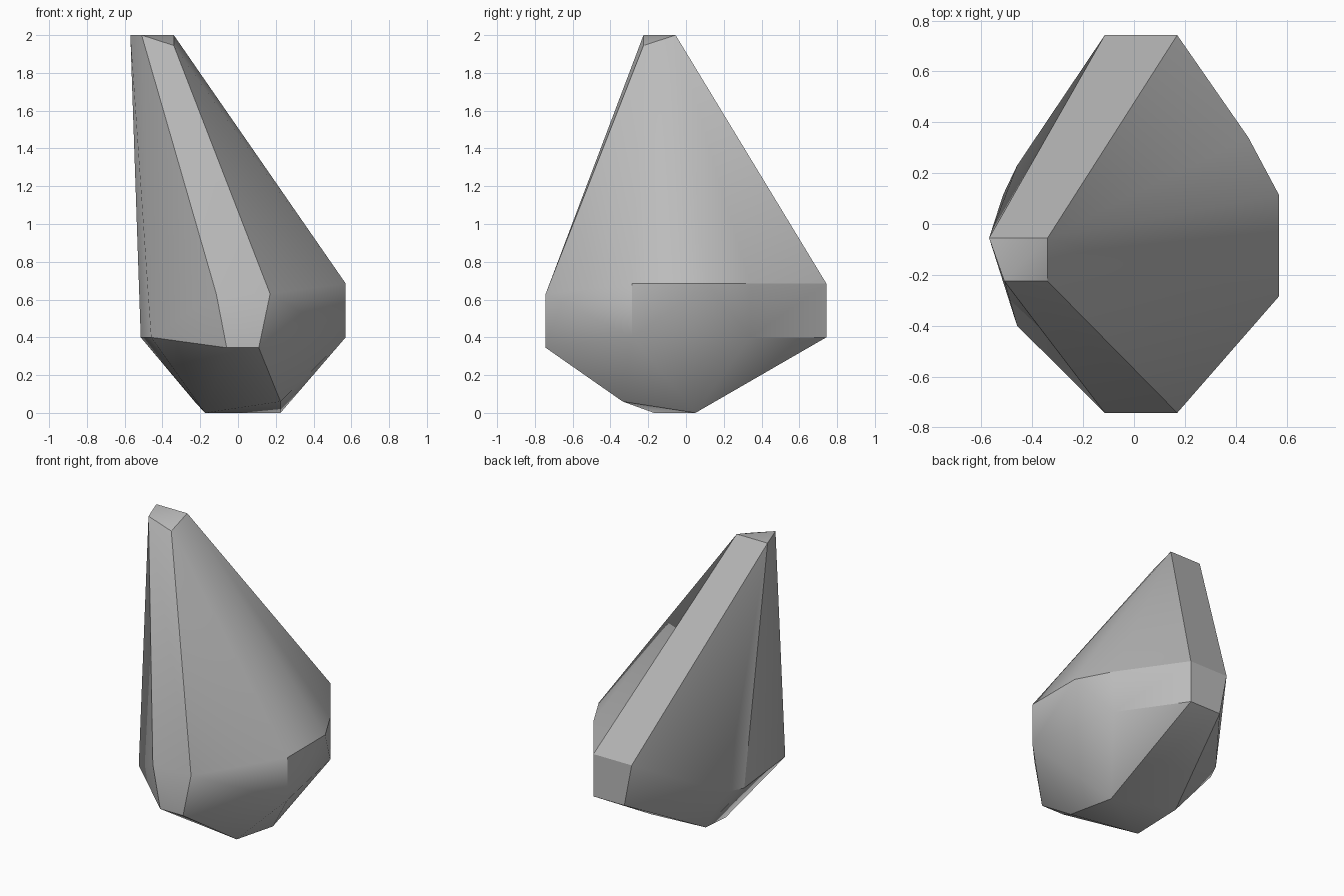
import bpy
import bmesh
import math

# Remove the default cube
old = bpy.data.objects.get("Cube")
if old:
    bpy.data.objects.remove(old, do_unlink=True)


def make_material(name, value):
    mat = bpy.data.materials.new(name)
    mat.use_nodes = True
    colour = (value, value, value, 1)
    mat.diffuse_color = colour
    shader = next(n for n in mat.node_tree.nodes if n.type == "BSDF_PRINCIPLED")
    shader.inputs["Base Color"].default_value = colour
    return mat


def hull_object(name, levels, mat):
    """Wrap a convex skin around corner points grouped by height."""
    bm = bmesh.new()
    for height, corners in levels:
        for x, y in corners:
            bm.verts.new((x, y, height))
    result = bmesh.ops.convex_hull(bm, input=bm.verts[:])
    loose = [v for v in bm.verts if not v.link_faces]
    bmesh.ops.delete(bm, geom=loose, context="VERTS")
    bmesh.ops.recalc_face_normals(bm, faces=bm.faces[:])
    mesh = bpy.data.meshes.new(name)
    bm.to_mesh(mesh)
    bm.free()
    mesh.materials.append(mat)
    obj = bpy.data.objects.new(name, mesh)
    bpy.context.scene.collection.objects.link(obj)
    return obj


# Corner points of the leaning rock, from the foot to the tip
foot = [(0, [(-.175, -.17), (.225, .05)]),
        (.06, [(.225, -.335), (-.23, .12)])]
waist = [(.345, [(-.06, -.743), (.11, -.743)]),
         (.4, [(.57, -.285), (.45, .34), (.17, .743), (-.06, .743),
               (-.46, .23), (-.515, .115), (-.46, -.4)])]
shoulder = [(.63, [(-.115, -.743), (.17, -.743)]),
            (.685, [(.57, -.285), (.57, .115), (.45, .34),
                    (.17, .743), (-.115, .743)])]
tip = [(1.945, [(-.34, -.225)]),
       (2, [(-.51, -.225), (-.57, -.055), (-.34, -.055)])]

stone = make_material("stone grey", .5)
rock = hull_object("rock", foot + waist + shoulder + tip, stone)

# Smooth the shallow facets, keep the main ridges crisp
bpy.ops.object.select_all(action="DESELECT")
rock.select_set(True)
bpy.context.view_layer.objects.active = rock
bpy.ops.object.shade_smooth_by_angle(angle=math.radians(30))
